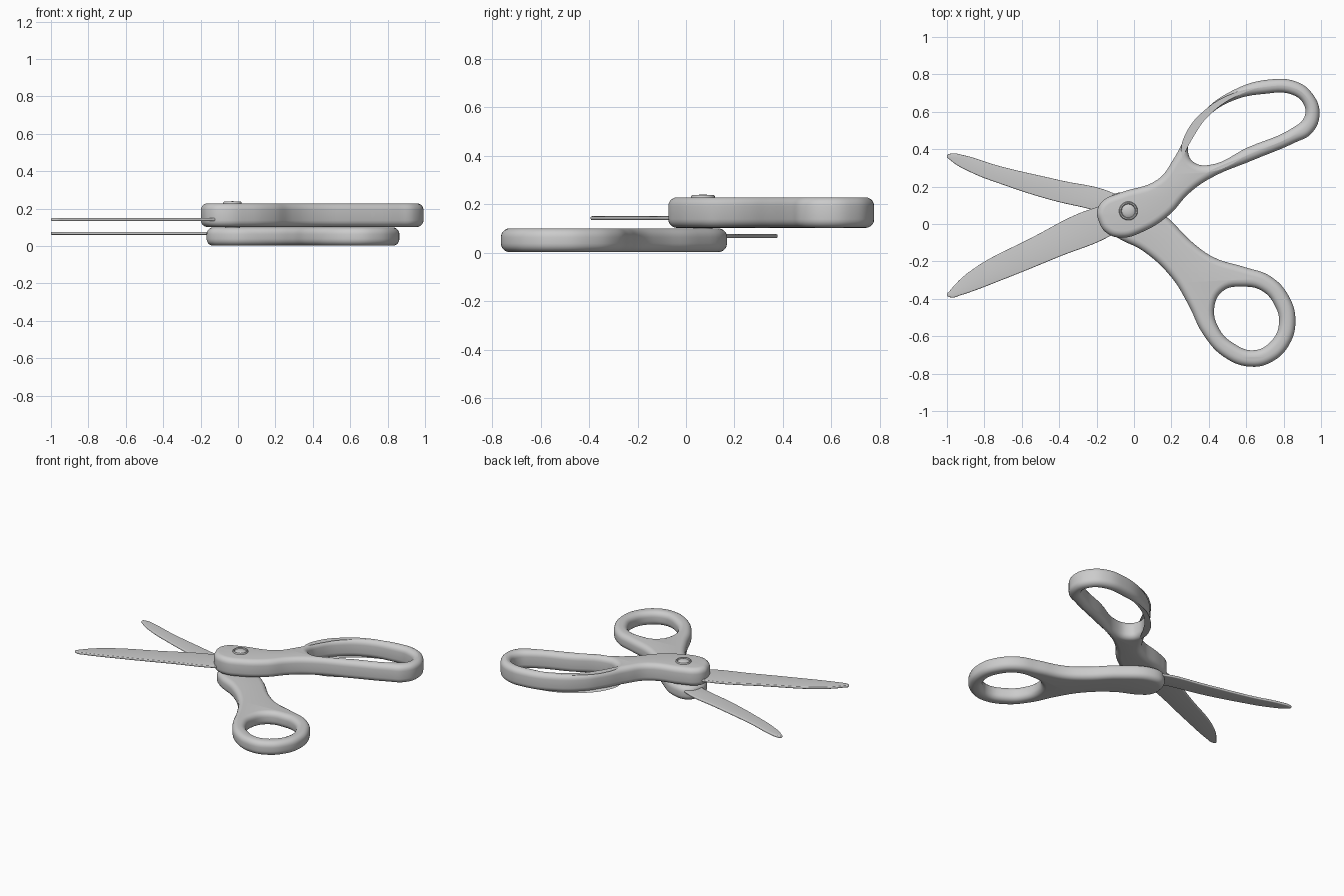
import bpy, bmesh, math

if "Cube" in bpy.data.objects:
    bpy.data.objects.remove(bpy.data.objects["Cube"])


def plate(name, loops, z0, z1, round_r, res=6):
    """Rounded flat part from smooth closed outlines (the second loop is a hole)."""
    cu = bpy.data.curves.new(name, 'CURVE')
    cu.dimensions = '2D'
    cu.fill_mode = 'BOTH'
    cu.resolution_u = res
    cu.bevel_depth = round_r
    cu.bevel_resolution = 4
    cu.offset = -round_r
    cu.extrude = (z1 - z0) / 2 - round_r
    for pts in loops:
        sp = cu.splines.new('BEZIER')
        sp.bezier_points.add(len(pts) - 1)
        sp.use_cyclic_u = True
        for bp, (x, y) in zip(sp.bezier_points, pts):
            bp.co = (x, y, 0)
            bp.handle_left_type = bp.handle_right_type = 'AUTO'
    ob = bpy.data.objects.new(name, cu)
    bpy.context.collection.objects.link(ob)
    ob.location.z = (z0 + z1) / 2
    bpy.ops.object.select_all(action='DESELECT')
    ob.select_set(True)
    bpy.context.view_layer.objects.active = ob
    bpy.ops.object.convert(target='MESH')
    finish(bpy.context.object)


def finish(ob):
    bm = bmesh.new()
    bm.from_mesh(ob.data)
    bmesh.ops.remove_doubles(bm, verts=bm.verts, dist=0.0004)
    bmesh.ops.recalc_face_normals(bm, faces=bm.faces)
    bm.to_mesh(ob.data)
    bm.free()
    bpy.ops.object.select_all(action='DESELECT')
    ob.select_set(True)
    bpy.context.view_layer.objects.active = ob
    bpy.ops.object.shade_smooth_by_angle(angle=math.radians(40))


def lathe(name, profile, loc, steps=32):
    bm = bmesh.new()
    vs = [bm.verts.new((r, 0, z)) for r, z in profile]
    es = [bm.edges.new(p) for p in zip(vs, vs[1:])]
    bmesh.ops.spin(bm, geom=vs + es, cent=(0, 0, 0), axis=(0, 0, 1),
                   angle=math.tau, steps=steps, use_duplicate=False)
    me = bpy.data.meshes.new(name)
    bm.to_mesh(me)
    bm.free()
    ob = bpy.data.objects.new(name, me)
    ob.location = loc
    bpy.context.collection.objects.link(ob)
    finish(ob)


# upper handle with the long finger loop
upper = [(-.197, .07), (-.165, .125), (-.08, .165), (.13, .24), (.21, .345),
         (.29, .49), (.37, .60), (.53, .715), (.72, .772), (.87, .76),
         (.955, .695), (.992, .59), (.95, .485), (.86, .435), (.64, .343),
         (.40, .24), (.29, .16), (.19, .05), (.05, -.04), (-.07, -.073),
         (-.15, -.045), (-.19, .02)]
upper_hole = [(.29, .38), (.31, .47), (.40, .58), (.53, .66), (.69, .695),
              (.85, .69), (.91, .635), (.91, .57), (.85, .515), (.61, .41),
              (.40, .315), (.32, .33)]
plate("upper_handle", [upper, upper_hole], .102, .228, .036)

# lower handle with the round thumb loop
lower = [(-.165, .07), (-.125, .15), (-.03, .165), (.16, .05), (.32, -.105),
         (.43, -.18), (.59, -.23), (.73, -.28), (.83, -.39), (.863, -.52),
         (.83, -.645), (.74, -.735), (.625, -.763), (.48, -.71), (.37, -.59),
         (.29, -.43), (.20, -.285), (.05, -.145), (-.10, -.065), (-.155, -.01)]
lower_hole = [(.43, -.44), (.48, -.355), (.58, -.335), (.68, -.355), (.75, -.43),
              (.775, -.535), (.73, -.63), (.64, -.675), (.535, -.64), (.455, -.56)]
plate("lower_handle", [lower, lower_hole], .002, .1, .036)

# blades, rooted inside the handles
plate("upper_blade", [[(-1, -.38), (-.985, -.357), (-.88, -.255), (-.56, -.08),
                       (-.2, .09), (-.05, .11), (0, .03), (-.12, -.06),
                       (-.4, -.175), (-.67, -.285), (-.93, -.382), (-.975, -.393)]],
      .134, .15, .006)
plate("lower_blade", [[(-1, .365), (-.975, .377), (-.92, .37), (-.72, .31),
                       (-.4, .235), (-.11, .165), (0, .09), (-.05, .02),
                       (-.2, .07), (-.45, .13), (-.7, .21), (-.88, .28), (-.98, .34)]],
      .06, .076, .006)

# pivot screw with a raised rim
lathe("pivot_screw", [(0, .05), (.04, .05), (.04, .215), (.05, .222), (.05, .23),
                      (.046, .237), (.04, .237), (.036, .231), (.03, .235),
                      (.015, .239), (0, .24)], (-.03, .07, 0))
